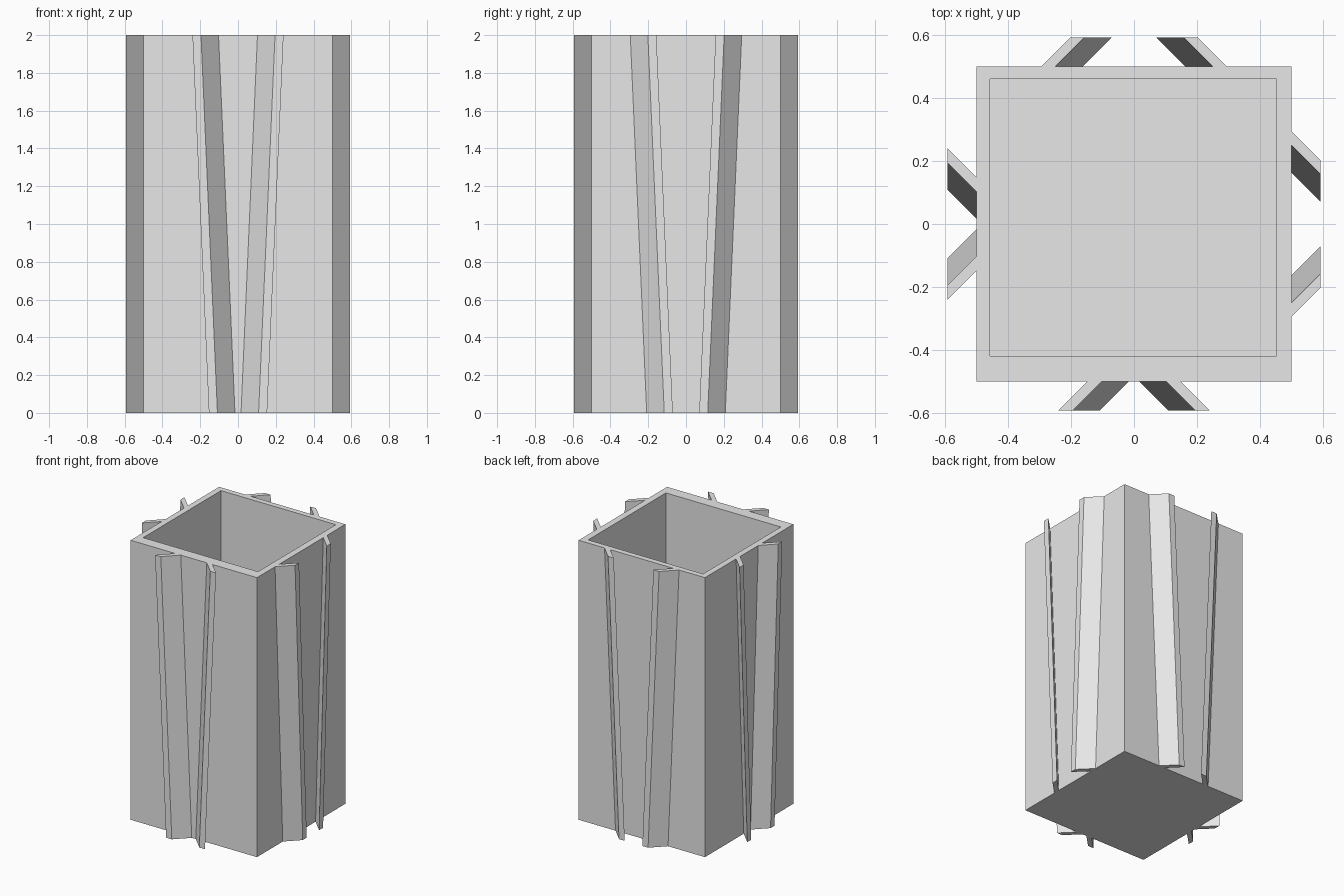
import bpy
import bmesh
from math import radians
from mathutils import Matrix

cube = bpy.data.objects.get("Cube")
if cube:
    bpy.data.objects.remove(cube, do_unlink=True)

grey = bpy.data.materials.new("plain_grey")
grey.use_nodes = True
colour = (0.8, 0.8, 0.8, 1)
grey.diffuse_color = colour
grey.node_tree.nodes["Principled BSDF"].inputs["Base Color"].default_value = colour

HALF, HEIGHT = 0.5, 2.0
THICK = 0.045   # rib thickness along the wall
REACH = 0.093   # how far a rib stands out
LEAN = 0.087    # sideways shift of a rib from top to bottom


def finish(bm, name):
    bmesh.ops.recalc_face_normals(bm, faces=bm.faces)
    mesh = bpy.data.meshes.new(name)
    bm.to_mesh(mesh)
    bm.free()
    mesh.materials.append(grey)
    obj = bpy.data.objects.new(name, mesh)
    bpy.context.collection.objects.link(obj)
    return obj


def bridge(bm, bottom, top):
    """Side faces between two loops of vertices."""
    n = len(bottom)
    for i in range(n):
        j = (i + 1) % n
        bm.faces.new((bottom[i], bottom[j], top[j], top[i]))


def ring(bm, x0, x1, y0, y1, z):
    return [bm.verts.new((x, y, z)) for x, y in ((x0, y0), (x1, y0), (x1, y1), (x0, y1))]


# Open box with a slightly off-centre cavity
bm = bmesh.new()
base = ring(bm, -HALF, HALF, -HALF, HALF, 0)
rim_out = ring(bm, -HALF, HALF, -HALF, HALF, HEIGHT)
rim_in = ring(bm, -0.457, 0.453, -0.42, 0.46, HEIGHT)
floor = ring(bm, -0.457, 0.453, -0.42, 0.46, 0.045)
bm.faces.new(base)
for low, high in ((base, rim_out), (rim_out, rim_in), (rim_in, floor)):
    bridge(bm, low, high)
bm.faces.new(floor)
finish(bm, "open_box")


def rib(name, angle, side, root, flare):
    """Leaning, slanted plate on the front wall, turned to its own wall."""
    bm = bmesh.new()
    loops = []
    for z, shift in ((0, -LEAN), (HEIGHT, 0)):
        x = root + shift
        tip = x + flare * REACH
        profile = ((x, -HALF), (x - THICK, -HALF),
                   (tip - THICK, -HALF - REACH), (tip, -HALF - REACH))
        loops.append([bm.verts.new((side * px, py, z)) for px, py in profile])
    bm.faces.new(loops[0])
    bm.faces.new(loops[1])
    bridge(bm, *loops)
    bmesh.ops.transform(bm, verts=bm.verts, matrix=Matrix.Rotation(radians(angle), 4, "Z"))
    finish(bm, name)


# Ribs splay outward on the front and right, and fold inward on the back and left
walls = (("front", 0, 0.148, 1), ("left", 90, 0.295, -1),
         ("back", 180, 0.295, -1), ("right", 270, 0.148, 1))
for wall, angle, root, flare in walls:
    for label, side in (("a", -1), ("b", 1)):
        rib(f"{wall}_rib_{label}", angle, side, root, flare)
